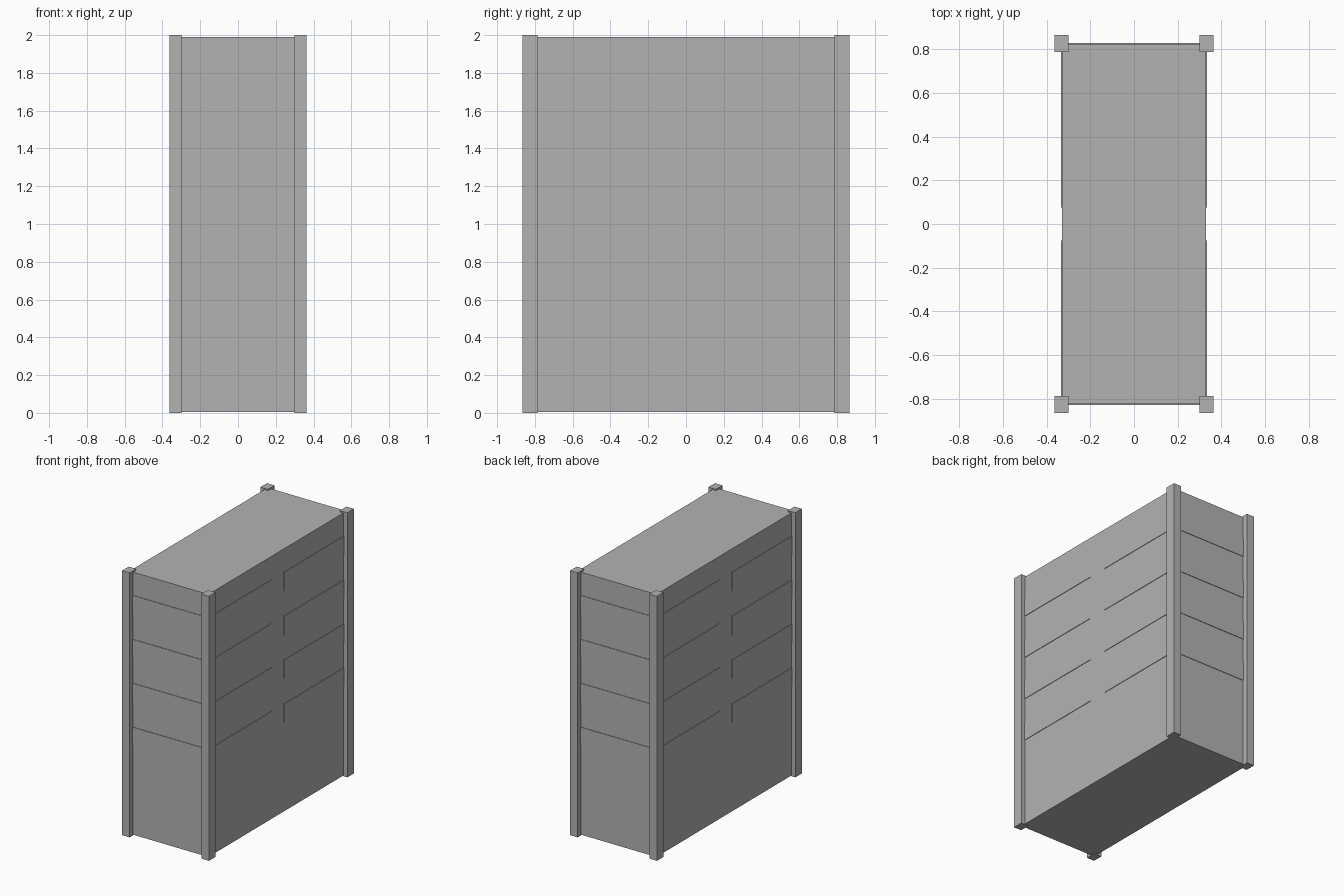
import bpy

cube = bpy.data.objects.get("Cube")
if cube:
    bpy.data.objects.remove(cube, do_unlink=True)

GREY = (0.45, 0.45, 0.45, 1.0)
mat = bpy.data.materials.new("plain grey")
mat.use_nodes = True
mat.diffuse_color = GREY
mat.node_tree.nodes["Principled BSDF"].inputs["Base Color"].default_value = GREY


def box(name, low, high):
    """Box spanning two opposite corners."""
    bpy.ops.mesh.primitive_cube_add(size=1)
    ob = bpy.context.object
    ob.name = name
    ob.location = [(a + b) / 2 for a, b in zip(low, high)]
    ob.scale = [b - a for a, b in zip(low, high)]
    bpy.ops.object.transform_apply(location=True, scale=True)
    ob.data.materials.append(mat)
    return ob


HALF_X, HALF_Y = 0.33, 0.825   # cabinet body
PROUD = 0.004                  # how far the slats stand out
POST_X, POST_Y = (0.30, 0.363), (0.787, 0.865)
SLAT_HEIGHT = 0.142
SLAT_BOTTOMS = [0.677 + 0.332 * i for i in range(4)]

# Cabinet body
box("body", (-HALF_X, -HALF_Y, 0.005), (HALF_X, HALF_Y, 1.99))

# Corner posts
for sx, side in ((1, "left"), (-1, "right")):
    for sy, end in ((-1, "front"), (1, "back")):
        xs = sorted(sx * v for v in POST_X)
        ys = sorted(sy * v for v in POST_Y)
        box(f"{end}_{side}_post", (xs[0], ys[0], 0), (xs[1], ys[1], 2))

# Slats: full width on the ends, split in two on the long sides
for i, z in enumerate(SLAT_BOTTOMS, 1):
    top = z + SLAT_HEIGHT
    for sy, end in ((-1, "front"), (1, "back")):
        ys = sorted((sy * (HALF_Y - 0.01), sy * (HALF_Y + PROUD)))
        box(f"{end}_slat_{i}", (-0.31, ys[0], z), (0.31, ys[1], top))
        for sx, side in ((1, "left"), (-1, "right")):
            xs = sorted((sx * (HALF_X - 0.01), sx * (HALF_X + PROUD)))
            run = sorted((sy * 0.075, sy * 0.80))
            box(f"{side}_{end}_slat_{i}", (xs[0], run[0], z), (xs[1], run[1], top))
